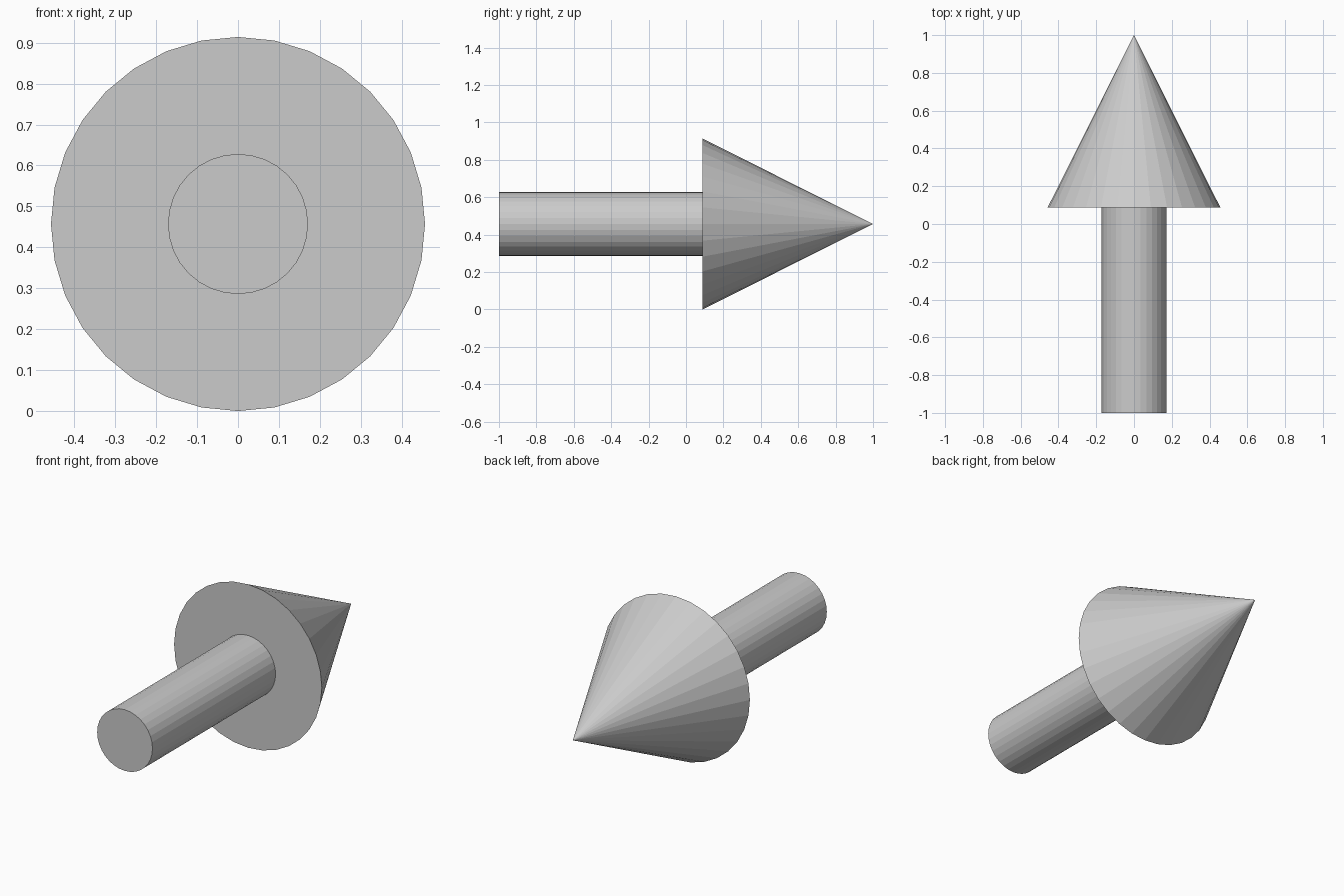
import bpy
from math import radians

if "Cube" in bpy.data.objects:
    bpy.data.objects.remove(bpy.data.objects["Cube"])

R_HEAD, R_SHAFT = 0.457, 0.171
TIP, NECK, TAIL = 1.0, 0.088, -1.0
SIDES = 32


def round_part(name, r_back, r_front, y_back, y_front):
    """Flat-faced round part lying along +y at the arrow's axis height."""
    bpy.ops.mesh.primitive_cone_add(
        vertices=SIDES, radius1=r_back, radius2=r_front,
        depth=y_front - y_back,
        location=(0, (y_back + y_front) / 2, R_HEAD),
        rotation=(radians(-90), 0, 0))
    obj = bpy.context.object
    obj.name = name
    return obj


# Pointed head
round_part("arrow_head", R_HEAD, 0, NECK, TIP)

# Straight shaft
round_part("arrow_shaft", R_SHAFT, R_SHAFT, TAIL, NECK)
